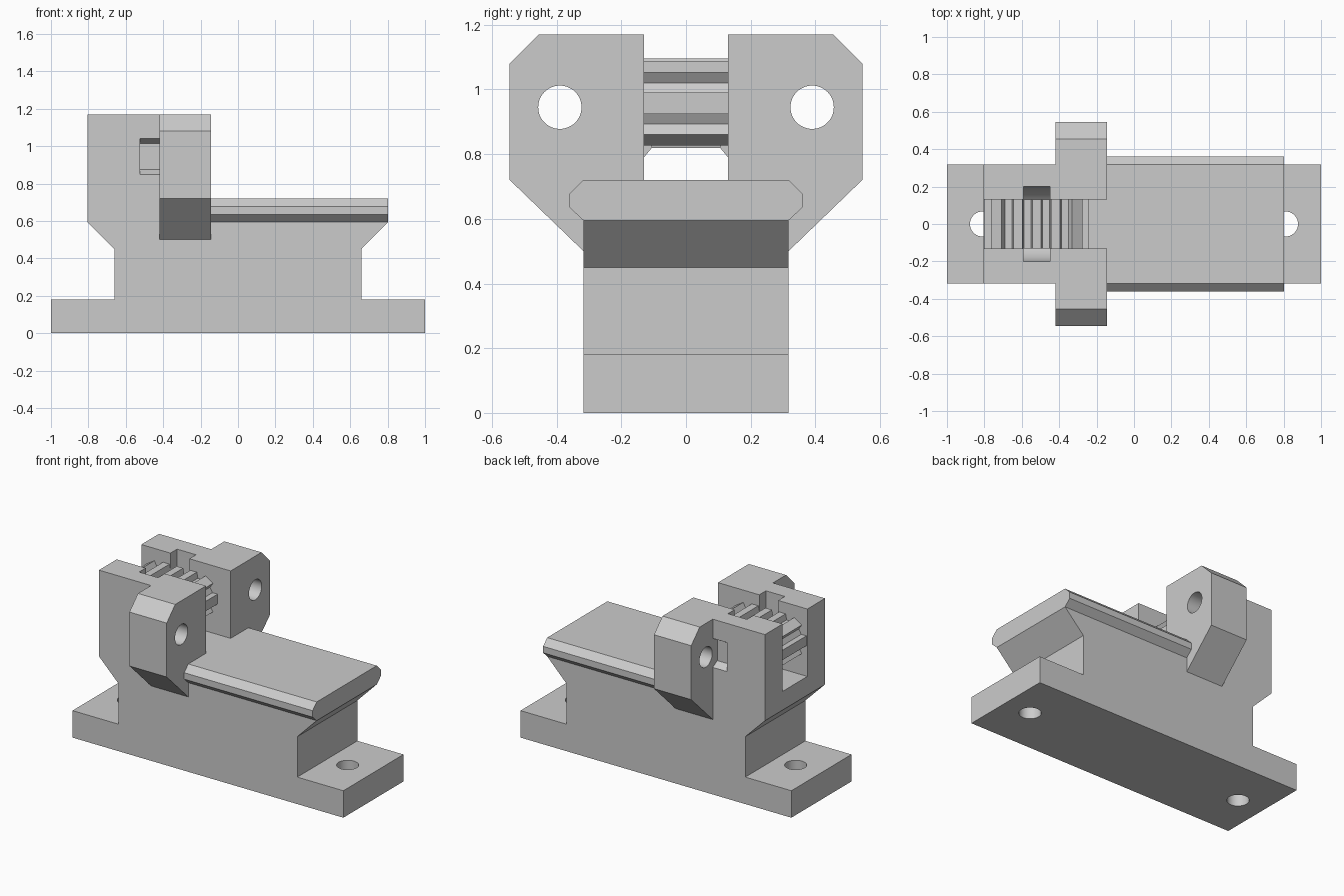
import bpy, bmesh, math

cube = bpy.data.objects.get("Cube")
if cube:
    bpy.data.objects.remove(cube, do_unlink=True)

grey = bpy.data.materials.new("light_grey")
grey.use_nodes = True
grey.diffuse_color = (0.6, 0.6, 0.6, 1)
grey.node_tree.nodes["Principled BSDF"].inputs["Base Color"].default_value = (0.6, 0.6, 0.6, 1)

PLACE = {
    "x": lambda a, b, t: (t, a, b),
    "y": lambda a, b, t: (a, t, b),
    "z": lambda a, b, t: (a, b, t),
}


def prism(name, points, axis, lo, hi):
    """Extrude a 2D outline along an axis."""
    bm = bmesh.new()
    rings = [[bm.verts.new(PLACE[axis](a, b, t)) for a, b in points] for t in (lo, hi)]
    bm.faces.new(rings[0])
    bm.faces.new(rings[1])
    n = len(points)
    for i in range(n):
        j = (i + 1) % n
        bm.faces.new((rings[0][i], rings[0][j], rings[1][j], rings[1][i]))
    bmesh.ops.recalc_face_normals(bm, faces=bm.faces)
    mesh = bpy.data.meshes.new(name)
    bm.to_mesh(mesh)
    bm.free()
    mesh.materials.append(grey)
    obj = bpy.data.objects.new(name, mesh)
    bpy.context.collection.objects.link(obj)
    return obj


def circle(a, b, r, n=48, start=0.0):
    return [(a + r * math.cos(start + math.tau * i / n),
             b + r * math.sin(start + math.tau * i / n)) for i in range(n)]


def rect(a0, a1, b0, b1):
    return [(a0, b0), (a1, b0), (a1, b1), (a0, b1)]


def select_only(obj):
    bpy.ops.object.select_all(action="DESELECT")
    obj.select_set(True)
    bpy.context.view_layer.objects.active = obj


def cut(obj, cutter):
    cutter.hide_render = True
    mod = obj.modifiers.new("cut", "BOOLEAN")
    mod.operation = "DIFFERENCE"
    mod.solver = "EXACT"
    mod.object = cutter
    select_only(obj)
    bpy.ops.object.modifier_apply(modifier=mod.name)
    bpy.data.objects.remove(cutter, do_unlink=True)


def smooth(obj):
    select_only(obj)
    bpy.ops.object.shade_smooth_by_angle(angle=math.radians(25))


HALF = 0.317                      # half depth of the body
BACK, STEP = -0.805, -0.145       # ends of the tall clamp block
BOLT_Y, BOLT_Z, BOLT_R = 0.39, 0.945, 0.067

# Foot, column and tall clamp block in one side profile
body = prism("body", [
    (-1, 0), (1, 0), (1, 0.18), (0.66, 0.18), (0.66, 0.45), (0.803, 0.595),
    (0.7, 0.7), (STEP, 0.7), (STEP, 1.17), (BACK, 1.17), (BACK, 0.595),
    (-0.66, 0.45), (-0.66, 0.18), (-1, 0.18)], "y", -HALF, HALF)

# Belt slot through the clamp block
cut(body, prism("slot_cutter", rect(-0.9, -0.1, 0.72, 1.3), "y", -0.13, 0.13))

# Rounded tie channel, open at the top
arc = [(0.2 * math.cos(math.pi * (1 + i / 32)), 0.921 + 0.2 * math.sin(math.pi * (1 + i / 32)))
       for i in range(33)]
cut(body, prism("channel_cutter", arc + [(0.2, 1.3), (-0.2, 1.3)], "x", -0.59, -0.45))

# Hexagonal bolt head pockets and mounting holes
for side in (-1, 1):
    hexagon = circle(side * BOLT_Y, BOLT_Z, 0.139, 6, math.pi / 6)
    cut(body, prism("pocket_cutter", hexagon, "x", -0.525, -0.42))
    cut(body, prism("mount_hole_cutter", circle(side * 0.81, 0, 0.067), "z", -0.1, 0.3))
smooth(body)

# Dovetail rail
prism("rail", [(-0.317, 0.595), (0.317, 0.595), (0.36, 0.635), (0.36, 0.678),
               (0.317, 0.72), (-0.317, 0.72), (-0.36, 0.678), (-0.36, 0.635)],
      "x", STEP, 0.803)

# Bolt ears on both sides
for side, name in ((-1, "right_ear"), (1, "left_ear")):
    outline = [(HALF, 0.5), (0.545, 0.72), (0.545, 1.08), (0.455, 1.17), (HALF, 1.17)]
    ear = prism(name, [(side * y, z) for y, z in outline], "x", -0.42, STEP)
    cut(ear, prism("bolt_cutter", circle(side * BOLT_Y, BOLT_Z, BOLT_R), "x", -0.6, 0))
    smooth(ear)

# Toothed belt post with rounded ends
POST_X, POST_Z, RUN, ROOT, TIP, TEETH = -0.52, 0.957, 0.145, 0.1, 0.138, 12
PERIMETER = 4 * RUN + math.tau * ROOT


def post_point(s, radius):
    """Point at a distance along the post outline, clockwise from the top middle."""
    s %= PERIMETER
    turn = math.pi * ROOT
    if s < RUN:
        x, angle = s, 0
    elif s < RUN + turn:
        x, angle = RUN, (s - RUN) / ROOT
    elif s < 3 * RUN + turn:
        x, angle = 2 * RUN + turn - s, math.pi
    elif s < 3 * RUN + 2 * turn:
        x, angle = -RUN, math.pi + (s - 3 * RUN - turn) / ROOT
    else:
        x, angle = s - PERIMETER, 0
    return POST_X + x + radius * math.sin(angle), POST_Z + radius * math.cos(angle)


outline = []
for i in range(TEETH):
    middle = i * PERIMETER / TEETH
    for offset, radius in ((-0.032, ROOT), (-0.024, TIP), (0.024, TIP), (0.032, ROOT)):
        outline.append(post_point(middle + offset, radius))
prism("belt_post", outline, "y", -0.13, 0.13)

# Small gussets joining the post to the slot walls
for side in (-1, 1):
    for x0, x1 in ((-0.665, -0.59), (-0.45, -0.375)):
        wedge = [(side * 0.13, 0.79), (side * 0.105, 0.82), (side * 0.105, 0.87), (side * 0.13, 0.87)]
        prism("post_gusset", wedge, "x", x0, x1)
